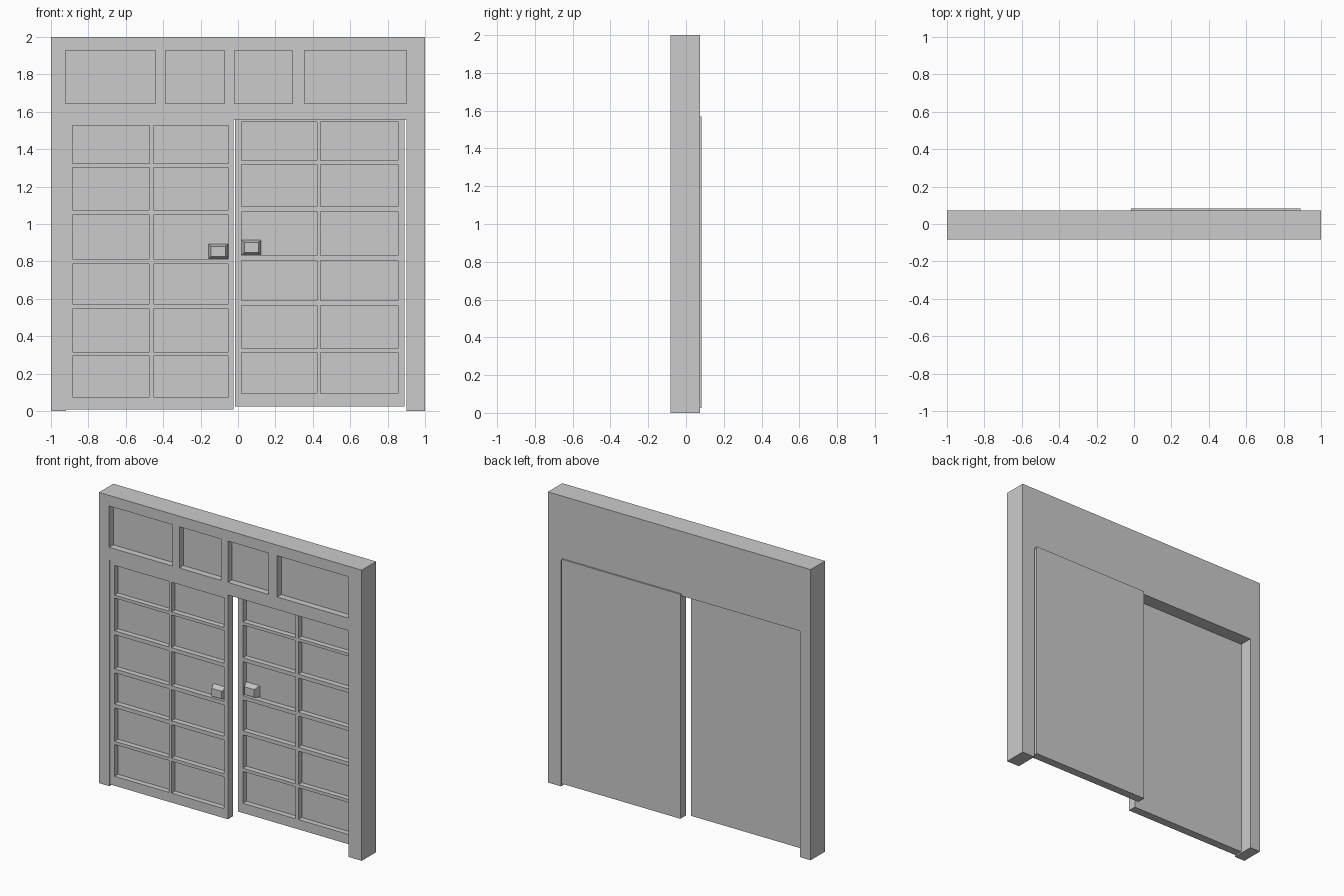
import bpy, bmesh
from mathutils import Vector

if "Cube" in bpy.data.objects:
    bpy.data.objects.remove(bpy.data.objects["Cube"])

FRONT, BACK = -0.083, 0.073      # frame depth
THICK, SUNK = 0.058, 0.037       # door leaf thickness, panel recess
ROWS = [(0.075, 0.294), (0.316, 0.546), (0.573, 0.787),
        (0.814, 1.049), (1.076, 1.301), (1.322, 1.526)]
COLS = [(-0.885, -0.473), (-0.452, -0.051)]


def add_boxes(name, boxes):
    """One object made of boxes given as (x0, x1, y0, y1, z0, z1)."""
    bm = bmesh.new()
    for x0, x1, y0, y1, z0, z1 in boxes:
        made = bmesh.ops.create_cube(bm, size=1)["verts"]
        for v in made:
            v.co = Vector(((x0 + x1) / 2 + v.co.x * (x1 - x0),
                           (y0 + y1) / 2 + v.co.y * (y1 - y0),
                           (z0 + z1) / 2 + v.co.z * (z1 - z0)))
    return finish(name, bm)


def finish(name, bm):
    bmesh.ops.recalc_face_normals(bm, faces=bm.faces)
    mesh = bpy.data.meshes.new(name)
    bm.to_mesh(mesh)
    bm.free()
    obj = bpy.data.objects.new(name, mesh)
    bpy.context.collection.objects.link(obj)
    return obj


def carve(obj, boxes):
    """Cut boxes out of an object and discard the cutter."""
    cutter = add_boxes("cutter", boxes)
    cutter.hide_render = True
    mod = obj.modifiers.new("carve", 'BOOLEAN')
    mod.operation, mod.solver, mod.object = 'DIFFERENCE', 'EXACT', cutter
    bpy.context.view_layer.objects.active = obj
    bpy.ops.object.modifier_apply(modifier=mod.name)
    bpy.data.objects.remove(cutter)


def add_handle(name, x0, x1, z0, z1, y):
    """Tapered block rising forward from the panel floor."""
    bm = bmesh.new()
    back = [bm.verts.new(p) for p in ((x0, y, z0), (x1, y, z0), (x1, y, z1), (x0, y, z1))]
    a, b, c, d = x0 + 0.014, x1 - 0.014, z0 + 0.011, z1 - 0.013
    f = y - 0.042
    front = [bm.verts.new(p) for p in ((a, f, c), (b, f, c), (b, f, d), (a, f, d))]
    bm.faces.new(back)
    bm.faces.new(front)
    for i in range(4):
        j = (i + 1) % 4
        bm.faces.new((back[i], back[j], front[j], front[i]))
    finish(name, bm)


def add_door(name, x0, x1, z0, z1, y, cols, rise):
    door = add_boxes(name, [(x0, x1, y, y + THICK, z0, z1)])
    carve(door, [(c0, c1, y - 0.05, y + SUNK, r0 + rise, r1 + rise)
                 for c0, c1 in cols for r0, r1 in ROWS])


# Frame with door opening and four header panels
frame = add_boxes("door_frame", [(-1, 1, FRONT, BACK, 0, 2)])
header = [(-0.923, -0.441), (-0.388, -0.072), (-0.019, 0.291), (0.356, 0.901)]
carve(frame, [(-0.92, 0.901, -0.2, 0.2, -0.1, 1.556)] +
      [(a, b, -0.2, FRONT + 0.045, 1.643, 1.927) for a, b in header])

# Front sliding door on the left, rear sliding door (mirrored panels) on the right
LEFT_Y, RIGHT_Y = -0.077, 0.025
add_door("left_door", -0.925, -0.023, 0.01, 1.56, LEFT_Y, COLS, 0)
mirrored = [(-0.031 - b, -0.031 - a) for a, b in COLS]
add_door("right_door", -0.016, 0.89, 0.026, 1.57, RIGHT_Y, mirrored, 0.018)

# Handles
add_handle("left_handle", -0.158, -0.053, 0.816, 0.894, LEFT_Y + SUNK)
add_handle("right_handle", 0.02, 0.123, 0.836, 0.914, RIGHT_Y + SUNK)
